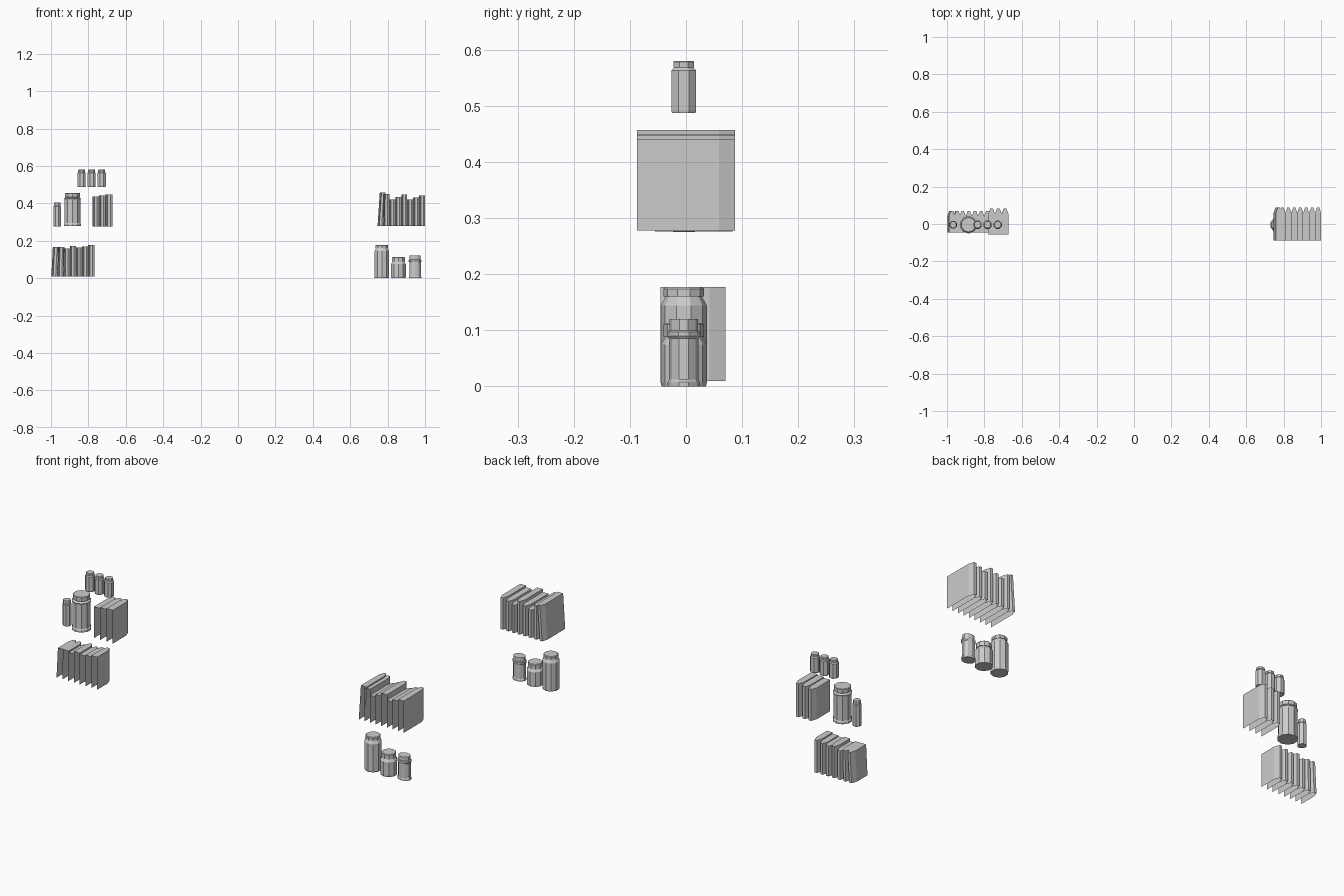
import bpy, bmesh, math

if "Cube" in bpy.data.objects:
    bpy.data.objects.remove(bpy.data.objects["Cube"])


def finish(bm, name):
    bmesh.ops.recalc_face_normals(bm, faces=bm.faces[:])
    mesh = bpy.data.meshes.new(name)
    bm.to_mesh(mesh)
    bm.free()
    ob = bpy.data.objects.new(name, mesh)
    bpy.context.collection.objects.link(ob)
    return ob


def book(name, x0, x1, y0, y1, z0, z1, lean=0.0):
    """Covers, faceted spine at the back and a top; open at front and bottom."""
    w, c = x1 - x0, 0.028
    section = [(x0, y0), (x0, y1 - c), (x0 + 0.3 * w, y1),
               (x1 - 0.3 * w, y1), (x1, y1 - c), (x1, y0)]
    bm = bmesh.new()
    low = [bm.verts.new((x, y, z0)) for x, y in section]
    top = [bm.verts.new((x + lean, y, z1)) for x, y in section]
    for i in range(5):
        bm.faces.new((low[i], low[i + 1], top[i + 1], top[i]))
    bm.faces.new(top)
    return finish(bm, name)


def book_row(name, x0, x1, y0, y1, z0, tops, leans):
    w = (x1 - x0) / len(tops)
    for i, z1 in enumerate(tops):
        lean = leans[i] if i < len(leans) else 0.0
        book(f"{name}_{i + 1}", x0 + i * w, x0 + (i + 1) * w, y0, y1, z0, z1, lean)


def jar(name, x, y, z, profile, sides, squash=1.0):
    """Closed faceted jar turned from a (radius, height) profile."""
    bm = bmesh.new()
    rings = []
    for r, h in profile:
        ring = []
        for i in range(sides):
            a = 2 * math.pi * (i + 0.5) / sides
            ring.append(bm.verts.new((x + r * math.cos(a), y + squash * r * math.sin(a), z + h)))
        rings.append(ring)
    for a, b in zip(rings, rings[1:]):
        for i in range(sides):
            j = (i + 1) % sides
            bm.faces.new((a[i], a[j], b[j], b[i]))
    bm.faces.new(rings[0])
    bm.faces.new(rings[-1])
    return finish(bm, name)


def lidded(r, h, shoulder, neck, lid, lid_r):
    """Straight body, sloped shoulder and a lid with a small top bevel."""
    return [(r * 0.96, 0), (r, 0.006), (r, shoulder), (r * 0.8, neck),
            (lid_r, neck), (lid_r, lid), (lid_r * 0.92, h)]


# Left books, lower and middle rows
book_row("lower_left_book", -0.998, -0.768, -0.045, 0.07, 0.01,
         [0.166, 0.166, 0.158, 0.172, 0.165, 0.17, 0.177], [0.008, 0.004])
book_row("middle_left_book", -0.779, -0.672, -0.055, 0.083, 0.276,
         [0.437, 0.442, 0.447], [])

# Right books, the first one leaning
book_row("right_book", 0.746, 1.0, -0.087, 0.087, 0.278,
         [0.457, 0.45, 0.42, 0.433, 0.448, 0.42, 0.432, 0.441], [0.012])

# Jars on the lower right
jar("tall_jar", 0.769, -0.004, 0, lidded(0.041, 0.177, 0.144, 0.16, 0.174, 0.036), 10)
jar("short_jar", 0.858, -0.004, 0, lidded(0.041, 0.113, 0.075, 0.088, 0.11, 0.036), 10)
jar("ringed_jar", 0.947, -0.004, 0,
    [(0.035, 0), (0.035, 0.008), (0.032, 0.012), (0.032, 0.085), (0.036, 0.09),
     (0.036, 0.097), (0.031, 0.1), (0.031, 0.12)], 10, 0.82)

# Jars on the middle left
jar("slim_jar", -0.967, -0.004, 0.275, lidded(0.022, 0.13, 0.108, 0.112, 0.127, 0.019), 8)
jar("large_jar", -0.885, -0.004, 0.278,
    [(0.047, 0), (0.047, 0.01), (0.044, 0.016), (0.044, 0.14), (0.047, 0.147),
     (0.038, 0.154), (0.042, 0.157), (0.042, 0.175), (0.039, 0.178)], 10)

# Three small jars at the top left
for i, x in enumerate((-0.836, -0.783, -0.729)):
    jar(f"small_jar_{i + 1}", x, -0.004, 0.487,
        lidded(0.0238, 0.093, 0.076, 0.081, 0.091, 0.02), 8)
